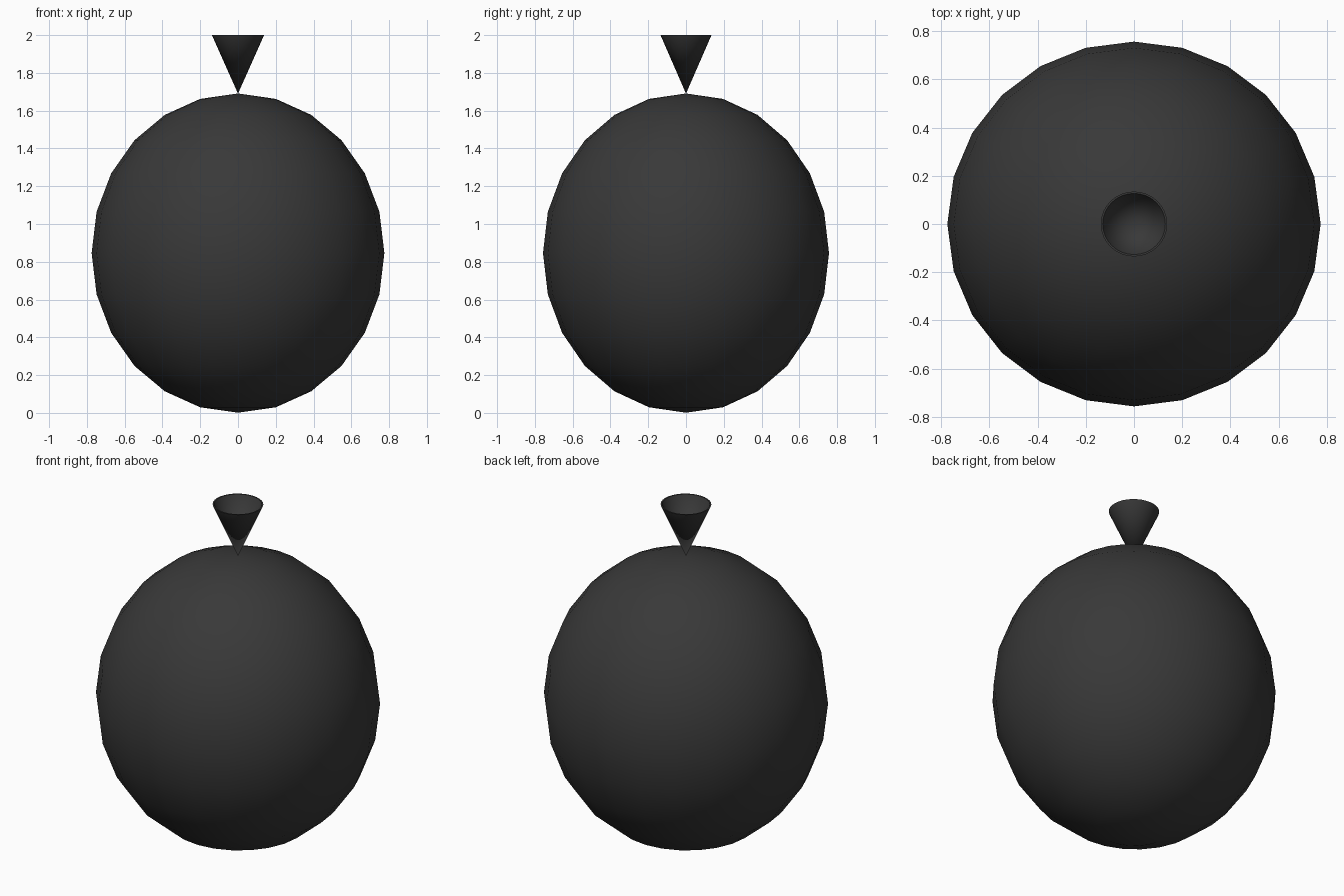
import bpy, bmesh
from math import cos, sin, pi

if "Cube" in bpy.data.objects:
    bpy.data.objects.remove(bpy.data.objects["Cube"])

dark = bpy.data.materials.new("dark_rubber")
dark.diffuse_color = (0.04, 0.04, 0.04, 1)
dark.use_nodes = True
dark.node_tree.nodes["Principled BSDF"].inputs["Base Color"].default_value = dark.diffuse_color
SQUASH = 0.977  # slightly narrower in y than in x


def finish(obj, name):
    obj.name = name
    obj.data.materials.append(dark)
    bpy.context.view_layer.objects.active = obj
    obj.select_set(True)
    bpy.ops.object.shade_smooth_by_angle(angle=pi / 4)
    obj.select_set(False)


# balloon body: 24-sided ellipsoid
bpy.ops.mesh.primitive_uv_sphere_add(segments=24, ring_count=12, radius=1)
body = bpy.context.object
for v in body.data.vertices:
    v.co = (v.co.x * 0.775, v.co.y * 0.775 * SQUASH, v.co.z * 0.845 + 0.846)
body.select_set(False)
finish(body, "balloon_body")

# neck: thin open cone, point down, outer and inner walls joined by the rim
N = 32
bm = bmesh.new()
ring = lambda r: [bm.verts.new((r * cos(2 * pi * i / N), SQUASH * r * sin(2 * pi * i / N), 2.0))
                  for i in range(N)]
outer, inner = ring(0.138), ring(0.130)
tip, inner_tip = bm.verts.new((0, 0, 1.69)), bm.verts.new((0, 0, 1.71))
for i in range(N):
    j = (i + 1) % N
    bm.faces.new((tip, outer[j], outer[i]))
    bm.faces.new((inner_tip, inner[i], inner[j]))
    bm.faces.new((outer[i], outer[j], inner[j], inner[i]))
bmesh.ops.recalc_face_normals(bm, faces=bm.faces)
mesh = bpy.data.meshes.new("balloon_neck")
bm.to_mesh(mesh)
bm.free()
neck = bpy.data.objects.new("balloon_neck", mesh)
bpy.context.collection.objects.link(neck)
finish(neck, "balloon_neck")
